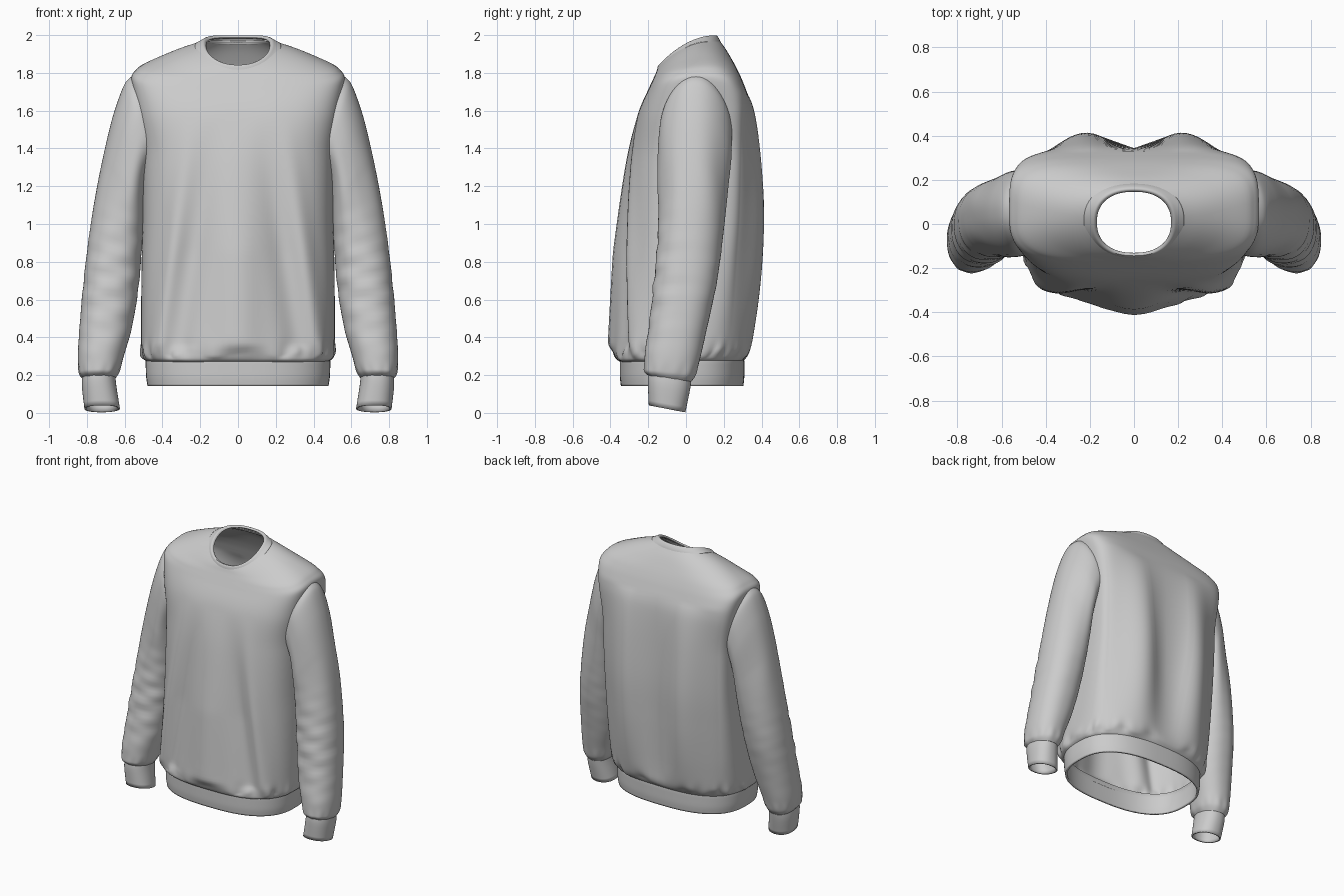
import bpy, bmesh
from math import sin, cos, pi, exp, copysign

if "Cube" in bpy.data.objects:
    bpy.data.objects.remove(bpy.data.objects["Cube"])


def clamp01(v):
    return max(0.0, min(1.0, v))


def blend_rows(rows, steps):
    """Monotone cubic interpolation between key rings."""
    def slope(i, k):
        if i == 0:
            return .6*(rows[1][k] - rows[0][k])
        if i == len(rows) - 1:
            return .6*(rows[i][k] - rows[i - 1][k])
        a, b = rows[i][k] - rows[i - 1][k], rows[i + 1][k] - rows[i][k]
        return 0 if a * b <= 0 else 2 * a * b / (a + b)
    out = []
    for i in range(len(rows) - 1):
        for j in range(steps):
            t = j / steps
            h = (2*t**3 - 3*t*t + 1, t**3 - 2*t*t + t, 3*t*t - 2*t**3, t**3 - t*t)
            out.append([h[0]*rows[i][k] + h[1]*slope(i, k) + h[2]*rows[i + 1][k]
                        + h[3]*slope(i + 1, k) for k in range(len(rows[0]))])
    out.append(list(rows[-1]))
    return out


def loft(name, rows, point, sides, steps, thickness, mirror=False, cut=None):
    bm = bmesh.new()
    rings = [[bm.verts.new(point(r, 2*pi*i/sides)) for i in range(sides)]
             for r in blend_rows(rows, steps)]
    for a, b in zip(rings, rings[1:]):
        for i in range(sides):
            j = (i + 1) % sides
            bm.faces.new((a[i], a[j], b[j], b[i]))
    if cut:
        gone = [f for f in bm.faces if cut(f.calc_center_median())]
        bmesh.ops.delete(bm, geom=gone, context='FACES')
    bmesh.ops.recalc_face_normals(bm, faces=bm.faces)
    me = bpy.data.meshes.new(name)
    bm.to_mesh(me)
    bm.free()
    ob = bpy.data.objects.new(name, me)
    bpy.context.collection.objects.link(ob)
    bpy.ops.object.select_all(action='DESELECT')
    bpy.context.view_layer.objects.active = ob
    ob.select_set(True)
    bpy.ops.object.shade_smooth_by_angle(angle=1.0)
    if mirror:
        ob.modifiers.new("mirror", 'MIRROR').use_mirror_merge = False
    sol = ob.modifiers.new("cloth", 'SOLIDIFY')
    sol.thickness, sol.offset = thickness, 0
    return ob


def rounded(a, n):
    c, s = cos(a), sin(a)
    return copysign(abs(c)**(2/n), c), copysign(abs(s)**(2/n), s)


# Torso ring: half width, front y, back y, side z, front z, back z,
# squareness of the front half and of the back half
def torso_point(r, a):
    w, yf, yb, zs, zf, zb, nf, nb = r
    c, s = rounded(a, nb if sin(a) > 0 else nf)
    y = (yf + yb)/2 + s*(yb - yf)/2
    z = zs + (zb - zf)/2*s + ((zb + zf)/2 - zs)*s*s
    return w*c, y, z


# Torso with hanging folds and hem puckers
def body_point(r, a):
    x, y, z = torso_point(r, a)
    s, ax = sin(a), abs(x)
    if s > 0:
        env = sin(pi*clamp01((z - .28)/1.4))**.7
        y -= .036*cos(2*pi*x/.44)*env*min(1, 1.6*s)
    else:
        env = clamp01((z - .28)/.08)*clamp01((1.55 - z)/.7)*min(1, -1.8*s)
        xr = .27 + .15*(1.4 - z)
        fold = -.026*exp(-((ax - xr)/.05)**2) + .03*exp(-((ax - xr + .12)/.07)**2)
        y += env*(fold - .042*exp(-(x/.12)**2))
    puck = clamp01((z - .28)/.03)*exp(-((z - .31)/.05)**2)
    k = 1 + .011*puck*(sin(17*a) + .7*sin(29*a + 1))
    return x*k, y*k, z + .010*puck*sin(13*a + 2)


body_rows = [
    (.475, -.335, .295, .275, .27, .275, 2.7, 2.7),
    (.498, -.36, .31, .292, .285, .29, 2.7, 2.7),
    (.508, -.368, .335, .34, .34, .34, 2.7, 2.9),
    (.508, -.36, .35, .5, .5, .5, 2.7, 3.4),
    (.505, -.343, .368, .8, .8, .8, 2.7, 4.2),
    (.50, -.325, .374, 1.05, 1.05, 1.05, 2.8, 5.0),
    (.502, -.296, .365, 1.35, 1.35, 1.35, 2.9, 5.5),
    (.535, -.25, .345, 1.6, 1.58, 1.6, 3.2, 5.5),
    (.56, -.195, .305, 1.77, 1.71, 1.73, 3.3, 4.8),
    (.53, -.172, .275, 1.818, 1.76, 1.80, 3.3, 4.0),
    (.40, -.156, .238, 1.882, 1.795, 1.87, 2.8, 3.0),
    (.28, -.148, .205, 1.925, 1.815, 1.925, 2.5, 2.5),
    (.195, -.141, .172, 1.945, 1.83, 1.97, 2.3, 2.3)]


def in_armhole(p):
    return abs(p.x) > .42 and ((p.y - .055)/.14)**2 + ((p.z - 1.56)/.17)**2 < 1


loft("torso", body_rows, body_point, 160, 7, .01, cut=in_armhole)

# Ribbed hem band
loft("hem_band", [
    (.475, -.335, .295, .30, .30, .30, 2.6, 2.6), (.482, -.343, .302, .27, .27, .27, 2.6, 2.6),
    (.48, -.343, .302, .2, .2, .2, 2.6, 2.6), (.472, -.338, .297, .143, .143, .143, 2.6, 2.6)],
    torso_point, 96, 4, .014)

# Ribbed collar
loft("collar", [
    (.225, -.150, .182, 1.938, 1.795, 1.95, 2.3, 2.3),
    (.20, -.148, .173, 1.948, 1.815, 1.975, 2.3, 2.3),
    (.182, -.142, .158, 1.955, 1.838, 1.994, 2.3, 2.3),
    (.172, -.132, .15, 1.943, 1.835, 1.985, 2.3, 2.3)],
    torso_point, 96, 4, .01)


# Sleeve ring: outer x, outer z, inner x, inner z, front y, back y, front lift
def arm_point(r, a):
    xo, zo, xi, zi, yf, yb, lift = r
    c, s = rounded(a, 2.25)
    return ((xo + xi)/2 + c*(xo - xi)/2,
            (yf + yb)/2 + s*(yb - yf)/2,
            (zo + zi)/2 + c*(zo - zi)/2 - s*lift)


# Upper arm tapers outward; elbow wrinkles are strongest on the front
def sleeve_point(r, a):
    x, y, z = arm_point(r, a)
    cx, cy = (r[0] + r[2])/2, (r[4] + r[5])/2
    front = .2 + .8*clamp01(.2 - sin(a))
    env = front*exp(-((z - .68)/.28)**2)
    k = 1 + env*(.02*sin(40*z + 2.6*cos(a)) + .014*sin(67*z - 4*cos(a) + 1))
    k += .015*exp(-((z - 1.25)/.25)**2)*sin(5*a + 4*z)
    k += .015*exp(-((z - .22)/.04)**2)*sin(11*a)
    taper = 1 - clamp01(((r[1] + r[3])/2 - .7)/.5)*(.06 + .22*cos(a))
    return cx + (x - cx)*k, cy + (y - cy)*k*taper, z


loft("sleeves", [
    (.54, 1.79, .40, 1.36, -.125, .235, 0), (.585, 1.755, .46, 1.30, -.145, .245, 0),
    (.645, 1.61, .49, 1.22, -.15, .24, 0), (.70, 1.40, .50, 1.12, -.15, .225, 0),
    (.748, 1.17, .505, 1.0, -.145, .21, 0), (.782, .95, .515, .85, -.15, .19, 0),
    (.81, .72, .53, .68, -.165, .16, 0), (.832, .48, .565, .46, -.19, .11, .005),
    (.843, .30, .61, .30, -.213, .07, .01), (.838, .215, .635, .215, -.217, .048, .014),
    (.82, .185, .655, .185, -.195, .025, .016)],
    sleeve_point, 72, 9, .01, mirror=True)

# Ribbed cuffs
loft("cuffs", [
    (.82, .20, .655, .20, -.193, .025, .016), (.822, .15, .65, .15, -.197, .018, .017),
    (.808, .022, .63, .022, -.192, -.008, .018)],
    arm_point, 64, 4, .01, mirror=True)
